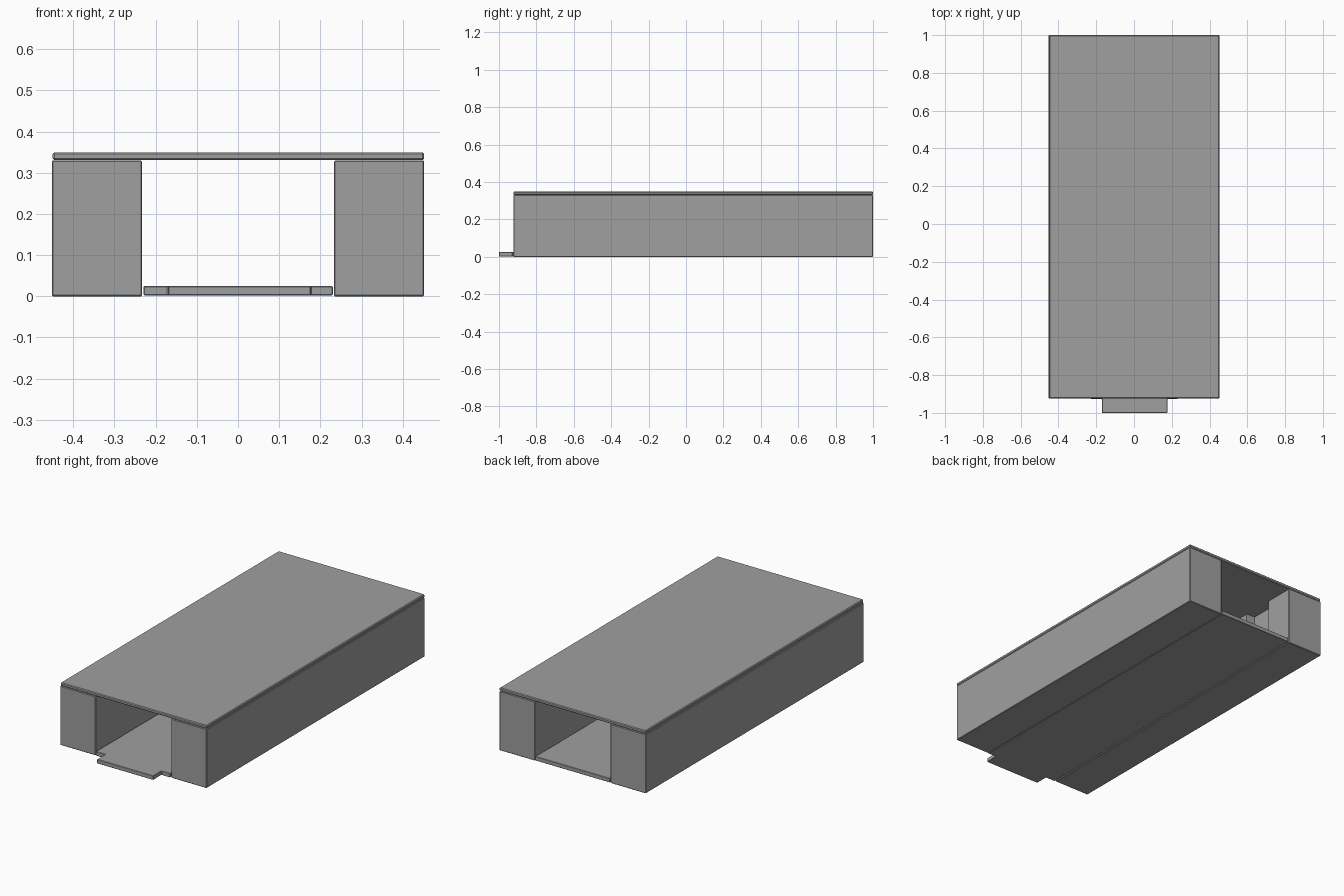
import bpy, bmesh

if "Cube" in bpy.data.objects:
    bpy.data.objects.remove(bpy.data.objects["Cube"])

# dark grey surface
grey = bpy.data.materials.new("dark_grey")
grey.diffuse_color = (0.35, 0.35, 0.35, 1.0)
grey.use_nodes = True
grey.node_tree.nodes["Principled BSDF"].inputs["Base Color"].default_value = grey.diffuse_color


def prism(name, outline, z0, z1, bevel=0.0):
    """Extrude a counter-clockwise plan outline from z0 to z1."""
    bm = bmesh.new()
    face = bm.faces.new([bm.verts.new((x, y, z0)) for x, y in outline])
    top = bmesh.ops.extrude_face_region(bm, geom=[face])["geom"]
    verts = [v for v in top if isinstance(v, bmesh.types.BMVert)]
    bmesh.ops.translate(bm, verts=verts, vec=(0, 0, z1 - z0))
    bmesh.ops.recalc_face_normals(bm, faces=bm.faces[:])
    if bevel:
        bmesh.ops.bevel(bm, geom=bm.edges[:], offset=bevel, segments=1,
                        affect="EDGES", profile=0.5)
    mesh = bpy.data.meshes.new(name)
    bm.to_mesh(mesh)
    bm.free()
    mesh.materials.append(grey)
    obj = bpy.data.objects.new(name, mesh)
    bpy.context.collection.objects.link(obj)
    return obj


def rect(x0, x1, y0, y1):
    return [(x0, y0), (x1, y0), (x1, y1), (x0, y1)]


FRONT, BACK = -0.923, 1.0

# solid side blocks
left = prism("left_block", rect(-0.452, -0.233, FRONT, BACK), 0.0, 0.33, 0.003)
prism("right_block", rect(0.233, 0.452, FRONT, BACK), 0.0, 0.33, 0.003)

# recess in the inner face of the left block
cutter = prism("recess_cutter", rect(-0.288, -0.2, 0.65, 0.83), 0.025, 0.4)
cutter.hide_render = True
cutter.hide_viewport = True
cutter.display_type = "WIRE"
cut = left.modifiers.new("recess", "BOOLEAN")
cut.operation = "DIFFERENCE"
cut.solver = "EXACT"
cut.object = cutter

# floor plate with a narrower tongue at the front
prism("floor_plate", [
    (-0.17, -1.0), (0.177, -1.0), (0.177, -0.927), (0.23, -0.927),
    (0.23, BACK), (-0.229, BACK), (-0.229, -0.927), (-0.17, -0.927),
], 0.002, 0.025, 0.002)

# thin roof slab with softened edges
prism("roof_slab", rect(-0.45, 0.452, FRONT, BACK), 0.331, 0.349, 0.004)
